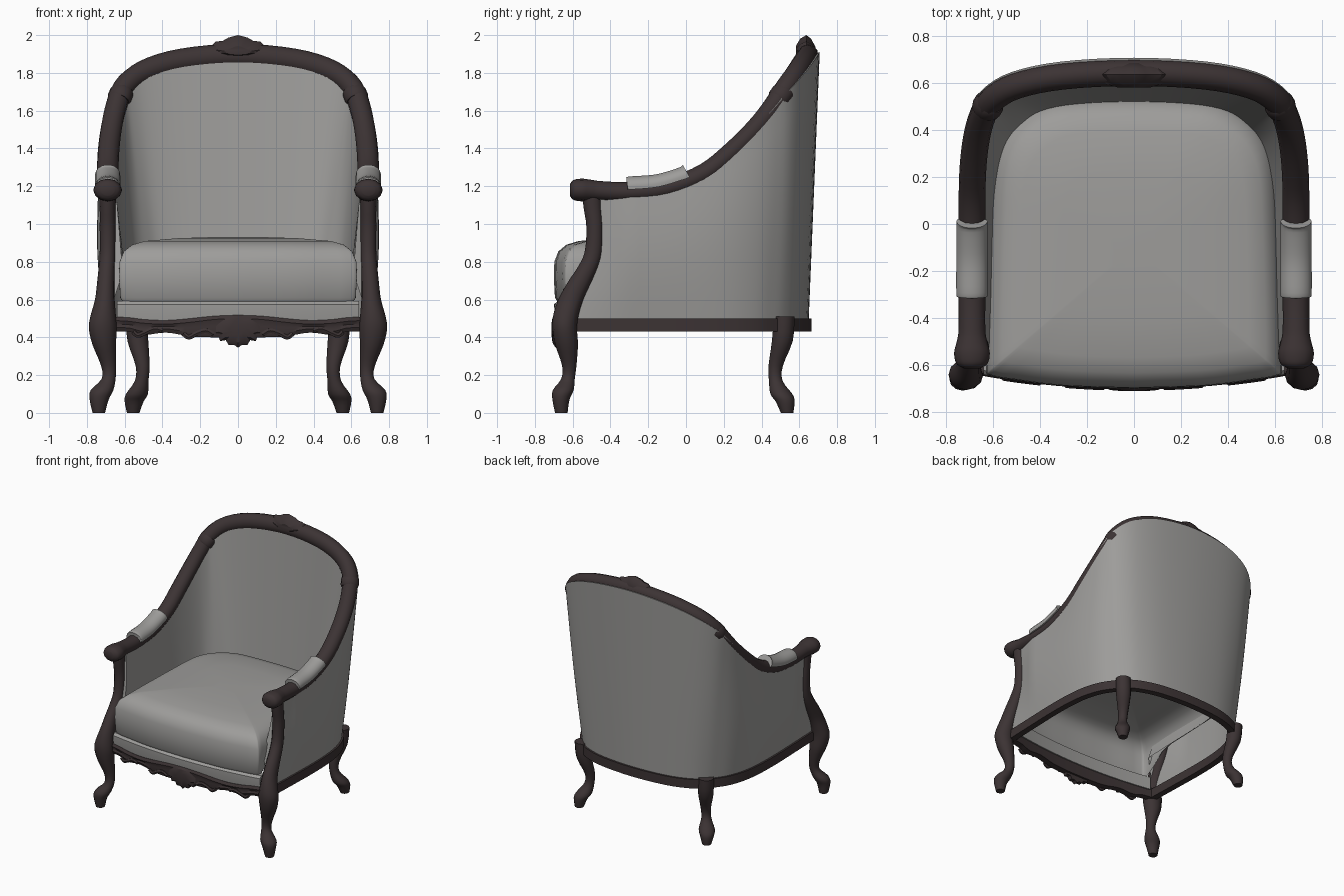
import bpy, bmesh, math
from mathutils import Vector

if "Cube" in bpy.data.objects:
    bpy.data.objects.remove(bpy.data.objects["Cube"])

def material(name, rgb):
    m = bpy.data.materials.new(name)
    m.diffuse_color = (*rgb, 1)
    m.use_nodes = True
    m.node_tree.nodes["Principled BSDF"].inputs["Base Color"].default_value = m.diffuse_color
    return m

WOOD = material("dark wood", (0.045, 0.033, 0.034))
CLOTH = material("grey cloth", (0.34, 0.335, 0.325))

def spline(keys, n=4):
    """Catmull-Rom through tuples of any length."""
    out = []
    for i in range(len(keys) - 1):
        a, b, c, d = (keys[max(i - 1, 0)], keys[i], keys[i + 1], keys[min(i + 2, len(keys) - 1)])
        for k in range(n):
            t = k / n
            out.append(tuple(0.5 * (2 * q + (r - p) * t + (2 * p - 5 * q + 4 * r - s) * t * t
                                    + (3 * q - p - 3 * r + s) * t ** 3)
                             for p, q, r, s in zip(a, b, c, d)))
    return out + [tuple(keys[-1])]

def mirrored(keys, flip=(0,)):
    """Half path ending on x = 0, continued to the other side."""
    return keys + [tuple(-v if i in flip else v for i, v in enumerate(k)) for k in reversed(keys[:-1])]

def skin(name, rows, mat, closed=True, mirror=False, angle=40, first_cap=True):
    """Surface through rows of points, with end caps."""
    bm = bmesh.new()
    vs = [[bm.verts.new(p) for p in row] for row in rows]
    m = len(rows[0])
    for a, b in zip(vs, vs[1:]):
        for j in range(m if closed else m - 1):
            k = (j + 1) % m
            bm.faces.new((a[j], a[k], b[k], b[j]))
    if first_cap:
        bm.faces.new(vs[0])
    bm.faces.new(vs[-1])
    bmesh.ops.recalc_face_normals(bm, faces=bm.faces)
    me = bpy.data.meshes.new(name)
    bm.to_mesh(me)
    bm.free()
    me.materials.append(mat)
    ob = bpy.data.objects.new(name, me)
    bpy.context.collection.objects.link(ob)
    bpy.ops.object.select_all(action='DESELECT')
    ob.select_set(True)
    bpy.context.view_layer.objects.active = ob
    bpy.ops.object.shade_smooth_by_angle(angle=math.radians(angle))
    if mirror:
        ob.modifiers.new("mirror", 'MIRROR')
    return ob

def frames(pts):
    """Outward and upward directions along a path."""
    out = []
    for i in range(len(pts)):
        t = (Vector(pts[min(i + 1, len(pts) - 1)][:3]) - Vector(pts[max(i - 1, 0)][:3])).normalized()
        side = t.cross(Vector((0, 0, 1))).normalized()
        out.append((side, side.cross(t)))
    return out

def sweep(name, keys, mat, sides=12, a0=0, a1=360, n=4, **kw):
    """Elliptical section (x, y, z, rx, ry) swept along a path."""
    pts = spline(keys, n)
    full = a1 - a0 >= 360
    angs = [math.radians(a0 + (a1 - a0) * j / (sides if full else sides - 1)) for j in range(sides)]
    rows = [[Vector(p[:3]) + s * math.cos(a) * p[3] + u * math.sin(a) * p[4] for a in angs]
            for p, (s, u) in zip(pts, frames(pts))]
    return skin(name, rows, mat, **kw)

def leg(name, keys):
    rows = [[(x + rx * math.cos(a), y + ry * math.sin(a), z)
             for a in (math.tau * j / 12 for j in range(12))]
            for x, y, z, rx, ry in spline(keys, 3)]
    skin(name, rows, WOOD, mirror=True)

def ornament(name, half, cz, layers):
    """Scalloped carving: one outline scaled through layers in y."""
    loop = half + [(-x, z) for x, z in reversed(half[1:-1])]
    skin(name, [[(x * s, y, cz + (z - cz) * s) for x, z in loop] for s, y in layers], WOOD, angle=30)

# Guide stations: frame centre, outer bottom plan, inner bottom plan
K = [(.69, -.48, 1.17, .69, -.61, .61, -.56), (.69, -.30, 1.17, .70, -.30, .60, -.30),
     (.69, -.10, 1.19, .705, -.10, .595, -.10), (.69, .10, 1.27, .70, .10, .59, .08),
     (.685, .25, 1.39, .68, .25, .575, .20), (.67, .37, 1.51, .64, .37, .555, .29),
     (.645, .46, 1.62, .59, .45, .525, .36), (.605, .53, 1.72, .53, .52, .465, .425),
     (.50, .59, 1.805, .44, .58, .39, .475), (.30, .63, 1.865, .27, .63, .24, .505),
     (0, .645, 1.89, 0, .65, 0, .515)]

# Upholstered shell: outer skin, over the frame, inner skin
pts = spline(mirrored(K, (0, 3, 5)), 4)
rows = []
for p, (side, up) in zip(pts, frames(pts)):
    c, h = Vector(p[:3]), (p[2] - 1.17) / 0.72
    w = max(0, min(1, (-.3 - p[1]) / .18))
    outer = c + side * (.045 - .025 * w + .018 * h) + Vector((0, 0, .02 * h))
    inner = c - side * .045
    ob, ib = Vector((p[3], p[4], .5)), Vector((p[5], p[6], .74))
    row = []
    for k in range(9):
        t = k / 8
        b = math.sin(math.pi * t)
        row.append(ob.lerp(outer, t) + side * .025 * b * (1 - h) * (1 - w) + Vector((0, .06 * b * w, 0)))
    for k in range(9):
        t = k / 8
        row.append(inner.lerp(ib, t) + Vector((0, .03 * math.sin(math.pi * t) * w, 0)))
    rows.append(row)
skin("upholstered_shell", rows, CLOTH, closed=False, angle=50)

# Carved frame: arms with knobs running up into the back rail
knob = [(.69, -.615, 1.18, .035, .03), (.69, -.595, 1.18, .066, .053), (.69, -.55, 1.18, .076, .06),
        (.69, -.505, 1.178, .066, .056), (.69, -.45, 1.175, .057, .052)]
sweep("arm_and_back_frame", mirrored(knob + [(*k[:3], .057, .052 + .012 * max(0, k[2] - 1.5) / .39)
                                             for k in K[1:]]), WOOD)

# Collars where arms meet the back rail
sweep("frame_collar", [(.633, .485, 1.655, .06, .055), (.629, .492, 1.664, .065, .061),
                       (.615, .516, 1.698, .065, .061), (.611, .522, 1.707, .06, .055)],
      WOOD, n=1, mirror=True)

# Arm pads wrapped over the arms
sweep("arm_pad", [(.69, -.31, 1.195, .064, .05), (.69, -.29, 1.197, .067, .056), (.69, -.15, 1.21, .067, .054),
                  (.69, -.02, 1.248, .067, .054), (.69, .012, 1.262, .066, .06)],
      CLOTH, a0=-15, a1=195, mirror=True)

# Base rail around sides and back
sweep("base_rail", mirrored([(k[3] * .985, k[4] * .985, .465, .035, .05) for k in K]),
      WOOD, sides=4, a0=45, a1=405)

# Cabriole legs
leg("front_leg", [(.69, -.50, 1.17, .045, .052), (.69, -.493, 1.08, .042, .048), (.69, -.483, .98, .042, .044),
                  (.69, -.49, .85, .042, .047), (.695, -.52, .77, .043, .054), (.70, -.565, .69, .046, .062),
                  (.705, -.61, .6, .052, .066), (.713, -.635, .52, .066, .067), (.716, -.642, .45, .074, .065),
                  (.708, -.632, .36, .062, .06), (.685, -.618, .25, .04, .038), (.685, -.625, .18, .037, .036),
                  (.72, -.65, .12, .06, .055), (.735, -.662, .07, .05, .045), (.737, -.66, 0, .033, .033)])
leg("back_leg", [(.54, .52, .51, .055, .055), (.53, .51, .38, .055, .055), (.505, .475, .25, .037, .038),
                 (.51, .475, .17, .036, .036), (.535, .505, .10, .058, .058), (.55, .525, .06, .05, .05),
                 (.555, .535, 0, .033, .033)])

# Seat cushion: open below, front drops lower than the sides
half = [(0, -.70), (.3, -.69), (.5, -.665), (.612, -.645), (.63, -.6), (.625, -.3), (.615, 0),
        (.605, .2), (.575, .33), (.505, .43), (.37, .51), (.2, .53), (0, .535)]
plan = spline(half, 3)
plan += [(-x, y) for x, y in reversed(plan[1:-1])]

def cushion_z(y, z):
    f = 1 - .75 * max(0, min(1, (y + .58) / .2))
    return z if z > .8 else .8 - (.8 - z) * f

skin("seat_cushion", [[(x * s, -.1 + (y + .1) * s, cushion_z(y, z)) for x, y in plan] for z, s in
                      [(.585, .965), (.61, .99), (.72, 1), (.80, .995), (.855, .96), (.89, .89),
                       (.91, .78), (.925, .5), (.932, .15)]], CLOTH, angle=60, first_cap=False)

def front_y(x):
    return -.70 + .06 * (x / .66) ** 2

# Cloth band under the cushion
xs = [-.64 + 1.28 * i / 24 for i in range(25)]
skin("seat_front_band", [[(x, front_y(x) + dy, z) for dy, z in
                          [(.07, .49), (.01, .49), (.003, .54), (.002, .575), (.02, .592), (.07, .592)]]
                         for x in xs], CLOTH)

# Shaped front apron (x, top, bottom)
apron = spline(mirrored([(.68, .51, .43), (.58, .505, .43), (.5, .495, .412), (.38, .49, .425), (.25, .50, .405),
                         (.12, .515, .40), (0, .52, .40)]), 4)
skin("front_apron", [[(x, front_y(x) + dy, z) for dy, z in
                      [(.06, t), (.008, t), (-.004, t - .02), (.004, (t + b) / 2), (-.002, b + .02),
                       (.008, b), (.06, b)]] for x, t, b in apron], WOOD)

# Small scrolls on the apron
for i, path in enumerate([[(.13, .415), (.17, .435), (.22, .42), (.26, .40), (.29, .42)],
                          [(.40, .435), (.44, .445), (.49, .425), (.53, .41), (.555, .43)]]):
    sweep(f"apron_scroll_{i + 1}", [(x, front_y(x) + .002, z, .012, .014) for x, z in path],
          WOOD, sides=6, mirror=True)

# Carved shell on the apron and crest on the back rail
ornament("apron_shell", [(0, .52), (.08, .515), (.12, .47), (.135, .42), (.105, .41), (.095, .38), (.065, .385),
                         (.05, .36), (.02, .36), (0, .345)], .45,
         [(.35, -.712), (.75, -.707), (1, -.69), (1, -.655)])
ornament("back_crest", [(0, 2.0), (.05, 1.987), (.08, 1.97), (.12, 1.965), (.14, 1.942), (.18, 1.93),
                        (.165, 1.905), (.10, 1.885), (0, 1.88)], 1.905,
         [(.4, .582), (.8, .605), (1, .637), (.8, .662), (.35, .685)])
